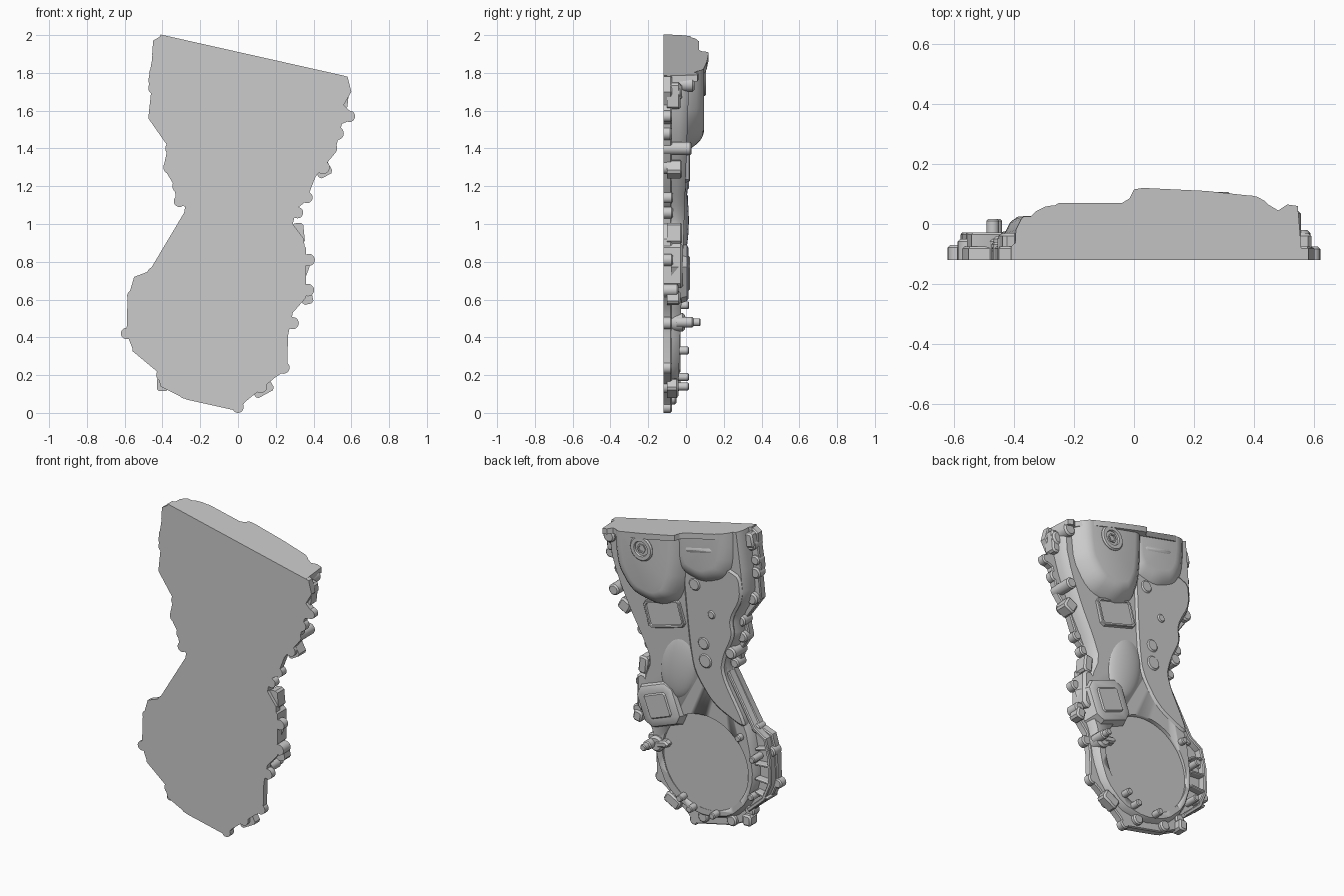
import bpy, bmesh
from math import sin, cos, pi, radians
from mathutils import Vector

if "Cube" in bpy.data.objects:
    bpy.data.objects.remove(bpy.data.objects["Cube"])

metal = bpy.data.materials.new("cast_grey")
metal.use_nodes = True
GREY = (0.6, 0.6, 0.6, 1)
metal.diffuse_color = GREY
metal.node_tree.nodes["Principled BSDF"].inputs["Base Color"].default_value = GREY

FRONT = -0.12          # flat mating face
TILT = 0.035           # the cover gets thicker towards the top


def top_z(x):
    return 1.911 - 0.2245 * x


def base_y(z):
    return -0.045 + TILT * z


# ---- outline helpers (all outlines lie in x, z) ----
def circle(x, z, r, n=20):
    return [(x + r * cos(2 * pi * i / n), z + r * sin(2 * pi * i / n)) for i in range(n)]


def rect(x, z, w, h, ang=0.0, c=0.02):
    a, b = w / 2, h / 2
    pts = [(a - c, -b), (a, c - b), (a, b - c), (a - c, b),
           (c - a, b), (-a, b - c), (-a, c - b), (c - a, -b)]
    return [(x + p * cos(ang) - q * sin(ang), z + p * sin(ang) + q * cos(ang)) for p, q in pts]


def rounded(pts, rounds=2):
    for _ in range(rounds):
        out = []
        for i, p in enumerate(pts):
            q = pts[(i + 1) % len(pts)]
            out += [(p[0] * .8 + q[0] * .2, p[1] * .8 + q[1] * .2),
                    (p[0] * .2 + q[0] * .8, p[1] * .2 + q[1] * .8)]
        pts = out
    return pts


def inset(pts, d):
    n = len(pts)
    area = sum(pts[i - 1][0] * pts[i][1] - pts[i][0] * pts[i - 1][1] for i in range(n))
    side = 1 if area > 0 else -1
    out = []
    for i in range(n):
        p = Vector(pts[i])
        e1 = (p - Vector(pts[i - 1])).normalized()
        e2 = (Vector(pts[(i + 1) % n]) - p).normalized()
        m = Vector((-e1.y - e2.y, e1.x + e2.x)) * side
        m = m / max(m.length_squared / 2, 0.6)
        out.append(p + m * d)
    return out


def strip(path, w):
    left, right = [], []
    for i, p in enumerate(path):
        t = Vector(path[min(i + 1, len(path) - 1)]) - Vector(path[max(i - 1, 0)])
        t.normalize()
        nrm = Vector((-t.y, t.x)) * w / 2
        left.append(tuple(Vector(p) + nrm))
        right.append(tuple(Vector(p) - nrm))
    return left + right[::-1]


def finish(name, bm, angle=32):
    bmesh.ops.recalc_face_normals(bm, faces=bm.faces)
    me = bpy.data.meshes.new(name)
    bm.to_mesh(me)
    bm.free()
    ob = bpy.data.objects.new(name, me)
    bpy.context.collection.objects.link(ob)
    me.materials.append(metal)
    bpy.ops.object.select_all(action='DESELECT')
    ob.select_set(True)
    bpy.context.view_layer.objects.active = ob
    bpy.ops.object.shade_smooth_by_angle(angle=radians(angle))
    return ob


def skin(bm, rings):
    rings = [[bm.verts.new(c) for c in ring] for ring in rings]
    for a, b in zip(rings, rings[1:]):
        for i in range(len(a)):
            bm.faces.new((a[i - 1], a[i], b[i], b[i - 1]))
    bm.faces.new(rings[0])
    bm.faces.new(rings[-1])


def loft(name, outline, levels, tilt=0.0, cut=False):
    """Stack inset copies of an outline; levels are (y, inset), tilted above the first."""
    bm = bmesh.new()
    skin(bm, [[(p[0], y + (tilt * p[1] if k else 0), p[1]) for p in inset(outline, d)]
              for k, (y, d) in enumerate(levels)])
    if cut:
        bmesh.ops.bisect_plane(bm, geom=bm.verts[:] + bm.edges[:] + bm.faces[:],
                               plane_co=(0, 0, top_z(0)), plane_no=(0.2245, 0, 1), clear_outer=True)
        bmesh.ops.holes_fill(bm, edges=[e for e in bm.edges if e.is_boundary])
    return finish(name, bm)


def peg(name, x, z, r, y0, y1, n=20):
    return loft(name, circle(x, z, r, n), [(y0, 0), (y1 - .25 * r, 0), (y1, .25 * r)])


# ---- mounting flange ----
flange = [(-.40, 2.0), (-.45, 1.97), (-.455, 1.87), (-.475, 1.76), (-.46, 1.70), (-.475, 1.56),
          (-.37, 1.41), (-.395, 1.30), (-.335, 1.20), (-.33, 1.13), (-.28, 1.09), (-.285, 1.06),
          (-.47, .75), (-.55, .72), (-.585, .60), (-.59, .42), (-.55, .32), (-.43, .22),
          (-.41, .14), (-.27, .07), (0, .01), (.04, .06), (.20, .19), (.26, .23), (.265, .41),
          (.29, .53), (.36, .61), (.35, .92), (.29, 1.0), (.31, 1.08), (.36, 1.12), (.41, 1.25),
          (.51, 1.37), (.55, 1.53), (.60, 1.55), (.60, 1.59), (.56, 1.63), (.60, 1.70), (.58, 1.78)]
loft("flange", flange, [(FRONT, 0), (-.082, 0), (-.075, .006)])

# ---- main casting with sloping walls ----
body_line = rounded([(-.38, 2.15), (.56, 2.0), (.55, 1.64), (.5, 1.47), (.41, 1.27), (.33, 1.12),
                     (.28, 1.0), (.33, .88), (.33, .66), (.27, .52), (.25, .36), (.19, .21),
                     (.06, .1), (-.12, .07), (-.3, .12), (-.43, .25), (-.48, .43), (-.46, .6),
                     (-.43, .75), (-.27, 1.06), (-.3, 1.18), (-.37, 1.32), (-.35, 1.42),
                     (-.44, 1.58), (-.42, 1.8)], 1)
body = loft("main_casting", body_line,
            [(FRONT, 0), (-.09, .004), (-.054, .022), (-.045, .03)], TILT, cut=True)

# ---- shallow round recess in the lower casting ----
cutter = loft("recess_cutter", circle(-.115, .445, .3, 56), [(-.041, 0), (-.035, 0), (.1, -.03)])
cutter.hide_render = True
cutter.hide_set(True)
cutter.display_type = 'WIRE'
recess = body.modifiers.new("recess", 'BOOLEAN')
recess.operation, recess.solver, recess.object = 'DIFFERENCE', 'EXACT', cutter

# ---- rail and ribs beside the recess ----
rail = [(-.27, 1.06), (-.45, .75), (-.53, .70), (-.56, .58), (-.565, .43), (-.52, .32), (-.41, .22)]
loft("side_rail", strip(rail, .024), [(FRONT, 0), (-.035, 0), (-.028, .005)])
for z in (.63, .53, .43, .34):
    loft("wall_rib", rect(-.51, z, .10, .016, (.48 - z) * 1.5, .004),
         [(FRONT, 0), (-.034, 0), (-.028, .004)])

# ---- raised flat plate on one side of the spine ----
plate = rounded([(.02, 1.75), (-.02, 1.22), (-.05, 1.02), (-.18, .84), (-.38, .745), (-.415, .77),
                 (-.255, 1.06), (-.28, 1.18), (-.345, 1.32), (-.325, 1.42), (-.41, 1.58), (-.39, 1.75)])
loft("raised_plate", plate, [(-.07, 0), (-.045, 0), (-.034, .014)], TILT)

# ---- two domed lobes at the top ----
big = rounded([(-.05, 2.3), (-.05, 1.62), (.02, 1.43), (.17, 1.36), (.37, 1.40), (.51, 1.60), (.51, 2.3)])
loft("large_lobe", big, [(-.06, 0), (-.01, .01), (.025, .03), (.055, .052), (.077, .075),
                         (.09, .098), (.095, .12)], cut=True)
small = rounded([(-.38, 2.4), (-.38, 1.80), (-.31, 1.65), (-.14, 1.58), (.03, 1.62), (.10, 1.75), (.10, 2.4)])
loft("small_lobe", small, [(-.06, 0), (-.005, .01), (.02, .03), (.043, .055), (.058, .085), (.062, .11)], cut=True)
loft("lobe_ridge", rect(-.13, 1.83, .2, .035, -.22, .015), [(.03, 0), (.06, 0), (.066, .01)])

# ---- lip along the slanted top edge ----
lip = [(-.41, FRONT), (-.41, -.075), (-.38, -.05), (-.36, -.01), (-.32, .03), (-.25, .07), (-.04, .07),
       (-.015, .085), (0, .115), (.03, .12), (.24, .11), (.38, .095), (.43, .075), (.48, .045), (.51, .065),
       (.545, .06), (.56, FRONT)]
bm = bmesh.new()
skin(bm, [[(x, y, top_z(x) - drop) for x, y in lip] for drop in (0, .035)])
finish("top_lip", bm)

# ---- filler plug with hexagonal centre ----
loft("plug_collar", circle(.245, 1.755, .078, 32),
     [(.05, 0), (.098, 0), (.106, .008), (.106, .03), (.094, .034)])
loft("plug_hexagon", circle(.245, 1.755, .03, 6), [(.08, 0), (.102, 0), (.102, .008), (.096, .01)])

# ---- framed label pad and square cover block ----
pad_y = base_y(1.34)
loft("label_pad", rect(.145, 1.335, .26, .17, -.28),
     [(pad_y - .05, -.01), (pad_y + .014, 0), (pad_y + .018, .004), (pad_y + .018, .014), (pad_y + .01, .018)])
loft("cover_block", rect(.19, .74, .27, .26, -.36, .045),
     [(-.08, -.03), (-.01, 0), (.006, .006), (.012, .016), (.012, .055), (.02, .062)])
loft("cover_block_foot", rect(.32, .78, .08, .24, 0, .025), [(FRONT, 0), (-.03, 0), (-.015, .015)])

# ---- smooth swelling on the spine ----
bm = bmesh.new()
bmesh.ops.create_uvsphere(bm, u_segments=28, v_segments=16, radius=1)
for v in bm.verts:
    v.co = Vector((.06 + .13 * v.co.x - .03 * v.co.z, -.03 + .045 * v.co.y, 1.02 + .22 * v.co.z))
finish("spine_swelling", bm, 60)

# ---- round pads on the back face ----
for x, z, r in [(-.075, 1.585, .042), (-.19, 1.42, .026), (-.13, 1.22, .042), (-.14, 1.11, .05)]:
    peg("round_pad", x, z, r, base_y(z) - .04, base_y(z) + .018)

# ---- short studs around the recess ----
for x, z in [(-.37, .68), (-.47, .57), (-.46, .33), (.04, .19), (-.19, .14), (-.03, .14)]:
    peg("small_stud", x, z, .021, -.10, .016, 14)

# ---- sensor stud with its housing ----
peg("sensor_housing", .22, .48, .05, -.10, -.005)
loft("sensor_web", rect(.18, .49, .11, .05, -.2), [(-.08, 0), (-.01, .005), (.0, .014)])
peg("sensor_stem", .25, .48, .028, -.05, .04, 16)
peg("sensor_tip", .25, .48, .021, .02, .077, 14)

# ---- bolt bosses around the edge ----
for x, z, r, y in [(.59, 1.57, .03, -.075), (.525, 1.48, .035, -.075), (.49, 1.40, .035, .03),
                   (.45, 1.30, .035, -.05), (.365, 1.14, .03, -.07), (.315, 1.06, .03, -.07),
                   (.375, .81, .032, -.07), (.37, .65, .033, -.04), (.29, .475, .032, -.075),
                   (.24, .24, .033, -.075), (.12, .14, .035, -.05), (0, .03, .03, -.075),
                   (-.08, .08, .035, -.05), (-.28, .11, .035, -.05), (-.40, .20, .033, -.06),
                   (-.59, .42, .03, -.07), (-.555, .62, .032, -.05), (-.45, .74, .03, -.05),
                   (-.31, 1.12, .03, -.04), (-.31, 1.20, .038, .005), (-.36, 1.30, .035, -.04),
                   (-.35, 1.40, .035, -.04), (-.43, 1.56, .038, -.04), (-.44, 1.72, .035, -.06),
                   (-.44, 1.80, .03, -.06), (-.42, 1.90, .035, -.04), (.545, 1.70, .042, -.02),
                   (.515, 1.74, .04, .045)]:
    peg("edge_boss", x, z, r, FRONT, y)

# ---- lugs hanging off the edge ----
for x, z, w, h, a, y in [(.32, .95, .06, .11, .1, -.02), (.365, .61, .06, .07, .2, -.03),
                         (.45, 1.29, .08, .08, .5, -.02), (.13, .13, .11, .07, .5, -.04),
                         (-.40, .15, .06, .07, 0, -.03), (.55, 1.68, .07, .14, -.1, -.03),
                         (-.41, 1.93, .07, .09, -.22, -.03)]:
    loft("edge_lug", rect(x, z, w, h, a, .012), [(-.10, 0), (y - .01, 0), (y, .01)])
